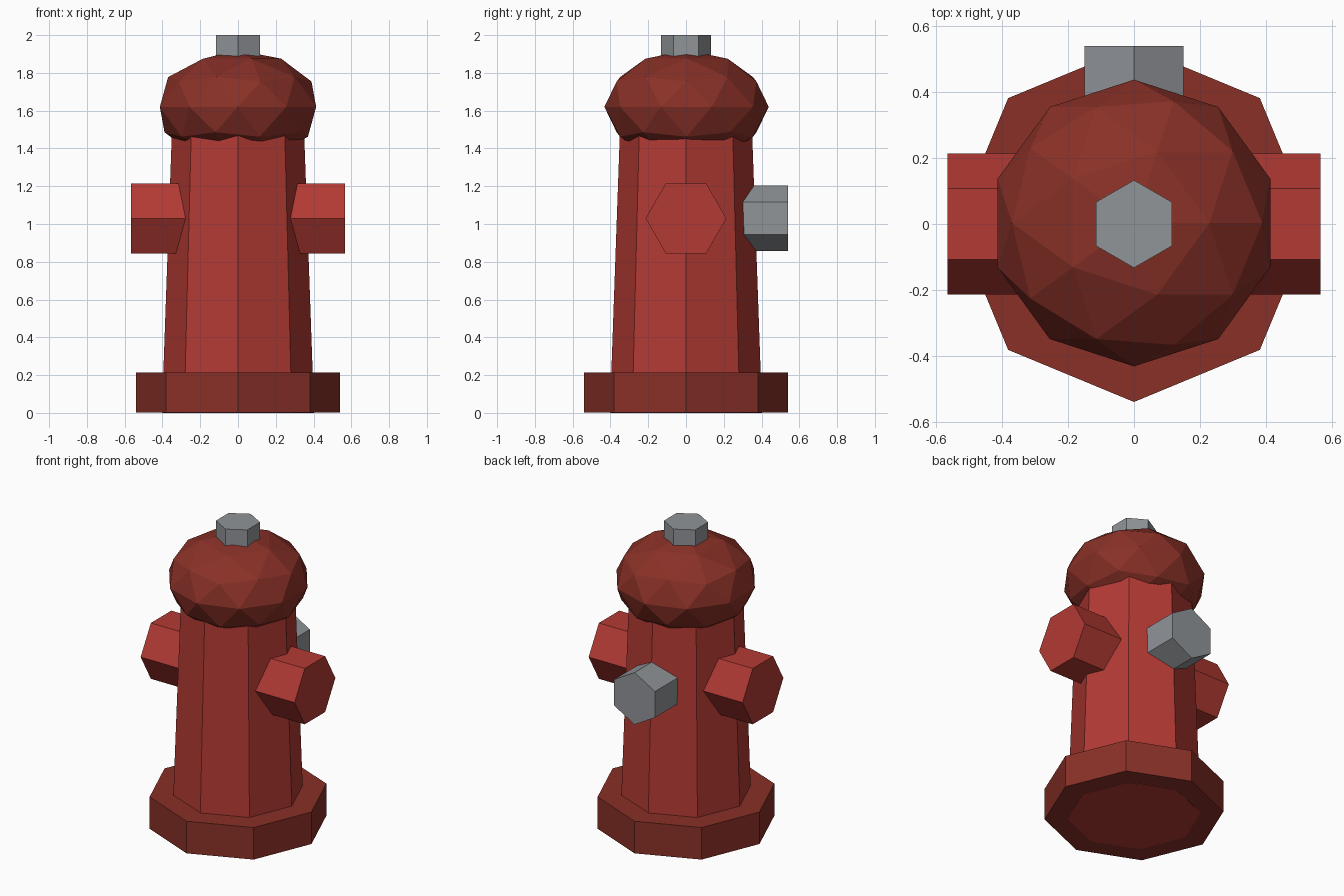
import bpy
from math import pi

cube = bpy.data.objects.get("Cube")
if cube:
    bpy.data.objects.remove(cube, do_unlink=True)


def make_material(name, color):
    mat = bpy.data.materials.new(name)
    mat.use_nodes = True
    mat.diffuse_color = color
    mat.node_tree.nodes["Principled BSDF"].inputs["Base Color"].default_value = color
    return mat


bright_red = make_material("bright red", (0.45, 0.042, 0.034, 1))
dark_red = make_material("dark red", (0.25, 0.03, 0.02, 1))
steel_grey = make_material("steel grey", (0.28, 0.297, 0.315, 1))


def finish(name, mat):
    obj = bpy.context.object
    obj.name = name
    obj.data.name = name
    obj.data.materials.append(mat)
    bpy.ops.object.transform_apply(location=False, rotation=True, scale=True)
    bpy.ops.object.shade_flat()
    return obj


def prism(name, mat, sides, r_start, r_end, length, center, rotation=(0, 0, 0)):
    """Flat-sided column, tapered from r_start to r_end along its axis."""
    bpy.ops.mesh.primitive_cone_add(vertices=sides, radius1=r_start, radius2=r_end,
                                    depth=length, location=center, rotation=rotation)
    return finish(name, mat)


# Octagonal foot; the barrel runs through it and shows underneath
prism("base", dark_red, 8, 0.54, 0.54, 0.213, (0, 0, 0.1085))
prism("barrel", bright_red, 8, 0.403, 0.346, 1.6, (0, 0, 0.8))

# Faceted, squashed bonnet
bpy.ops.mesh.primitive_ico_sphere_add(subdivisions=2, radius=1, location=(0, 0.003, 1.62))
bpy.context.object.scale = (0.435, 0.435, 0.3)
finish("bonnet", dark_red)

# Operating nut on top
prism("top_nut", steel_grey, 6, 0.133, 0.133, 0.2, (0, 0, 1.9))

# Hexagonal side outlets, points facing front and back
for side, sign in (("left", 1), ("right", -1)):
    prism(side + "_outlet", bright_red, 6, 0.214, 0.214, 0.415,
          (sign * 0.358, 0, 1.03), (0, pi / 2, 0))

# Rear outlet cap, points facing up and down
prism("rear_cap", steel_grey, 6, 0.173, 0.173, 0.29, (0, 0.395, 1.03), (pi / 2, 0, 0))
